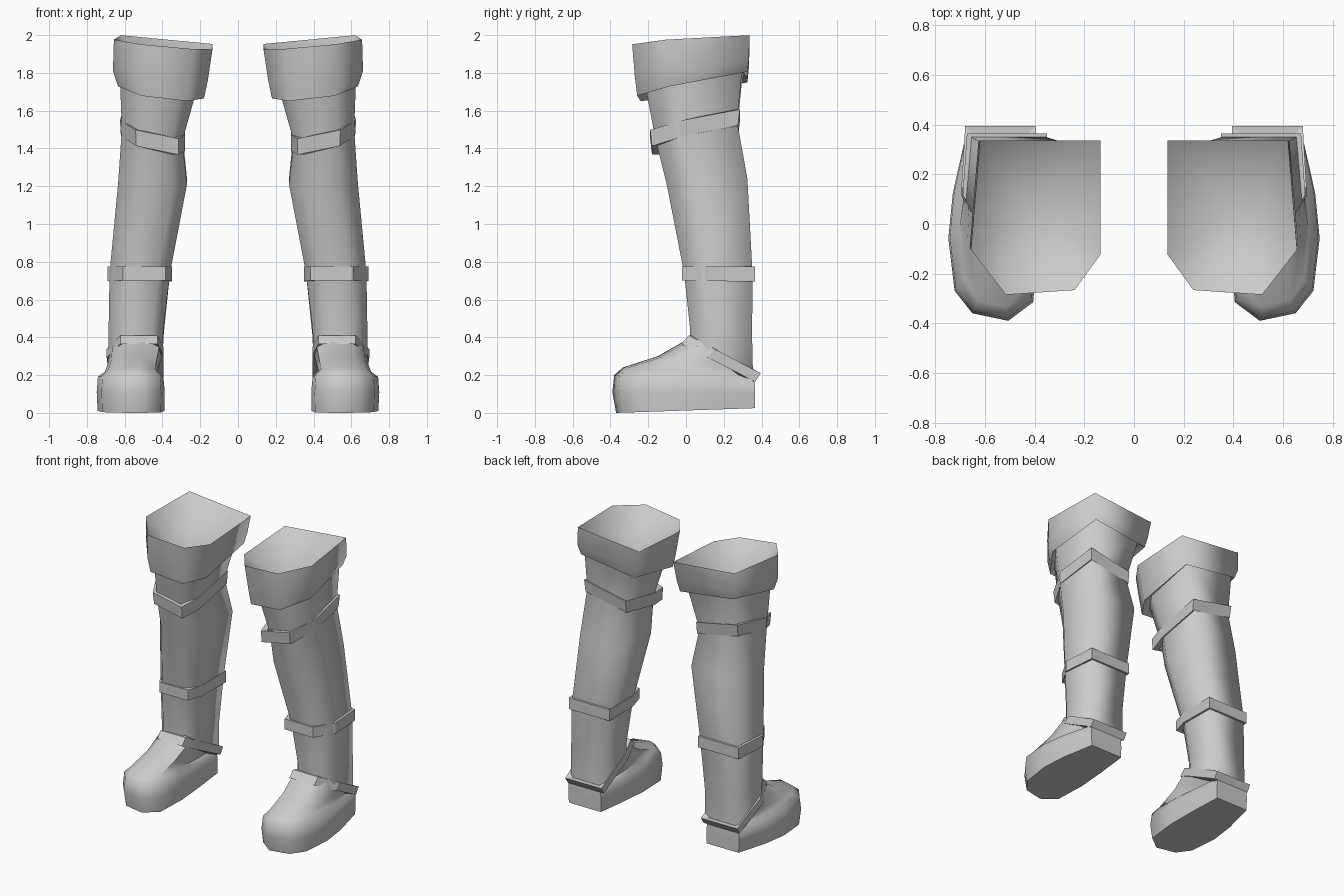
import bpy, bmesh, math

if "Cube" in bpy.data.objects:
    bpy.data.objects.remove(bpy.data.objects["Cube"], do_unlink=True)

grey = bpy.data.materials.new("plain_grey")
grey.use_nodes = True
colour = (0.6, 0.6, 0.6, 1)
grey.diffuse_color = colour
grey.node_tree.nodes["Principled BSDF"].inputs["Base Color"].default_value = colour

# Cross-section outlines: u runs inner to outer, v runs front to back
LEG = [(0, 1), (.93, 1), (1, .29), (.73, 0), (.2, .03), (0, .26)]
BAND = [(0, 1), (.95, 1), (1, .36), (.76, 0), (.1, 0), (0, .3)]
FOOT = [(.08, 1), (.8, 1), (.95, .68), (1, .44), (.93, .16),
        (.73, .04), (.33, 0), (.05, .1), (0, .4), (.03, .7)]


def ring(outline, inner, outer, front, back, z_front, z_back, tilt=0):
    """Stretch an outline to its extents, sloping it front to back and sideways."""
    return [(inner + (outer - inner) * u,
             front + (back - front) * v,
             z_front + (z_back - z_front) * v + tilt * (u - .5)) for u, v in outline]


def loft(name, rings, closed=False, floor=False, apex=None, angle=100):
    """Skin a stack of rings and mirror the part to the other leg."""
    bm = bmesh.new()
    loops = [[bm.verts.new(p) for p in r] for r in rings]
    pairs = list(zip(loops, loops[1:]))
    if closed:
        pairs.append((loops[-1], loops[0]))
    n = len(loops[0])
    for a, b in pairs:
        for i in range(n):
            j = (i + 1) % n
            bm.faces.new((a[j], a[i], b[i], b[j]))
    if floor:
        bm.faces.new(loops[0])
    if apex:
        tip = bm.verts.new(apex)
        for i in range(n):
            bm.faces.new((loops[-1][(i + 1) % n], loops[-1][i], tip))
    mesh = bpy.data.meshes.new(name)
    bm.to_mesh(mesh)
    bm.free()
    mesh.materials.append(grey)
    obj = bpy.data.objects.new(name, mesh)
    bpy.context.collection.objects.link(obj)
    bpy.ops.object.select_all(action='DESELECT')
    obj.select_set(True)
    bpy.context.view_layer.objects.active = obj
    bpy.ops.object.shade_smooth_by_angle(angle=math.radians(angle))
    mirror = obj.modifiers.new("other_leg", 'MIRROR')
    mirror.use_mirror_merge = False
    return obj


def strap(name, low, high, thick=.035):
    """Flat band with a box section between a lower and an upper ring."""
    def shrink(r):
        return (r[0] + thick, r[1] - thick, r[2] + thick, r[3] - thick) + r[4:]
    loft(name, [ring(BAND, *r) for r in (low, high, shrink(high), shrink(low))],
         closed=True, angle=25)


# Boot shaft, ankle to thigh
loft("boot_shaft", [ring(LEG, *r) for r in (
    (.40, .685, .02, .355, .36, .18),
    (.395, .685, .02, .35, .46, .4),
    (.36, .68, -.01, .352, .74, .74),
    (.27, .635, -.1, .325, 1.2, 1.24),
    (.295, .615, -.165, .27, 1.45, 1.52, .06),
    (.215, .625, -.215, .3, 1.72, 1.82, .05))])

# Flared cuff with a funnel-shaped opening
loft("cuff", [ring(LEG, *r) for r in (
    (.23, .61, -.2, .29, 1.71, 1.82, .05),
    (.18, .635, -.258, .325, 1.665, 1.78, .06),
    (.16, .662, -.27, .333, 1.76, 1.85, .05),
    (.135, .657, -.285, .337, 1.94, 1.978, .05))],
    apex=(.42, .05, 1.68))

# Foot with a rounded toe and a sloping instep
loft("foot", [ring(FOOT, *r) for r in (
    (.39, .743, -.37, .365, 0, .025),
    (.388, .748, -.39, .365, .11, .11),
    (.395, .742, -.38, .365, .2, .18),
    (.425, .705, -.335, .362, .24, .19),
    (.415, .69, -.15, .36, .3, .2),
    (.40, .685, 0, .358, .385, .2))],
    floor=True, angle=62)

# Three straps
strap("knee_strap",
      (.28, .62, -.18, .275, 1.395, 1.49, .07),
      (.28, .625, -.19, .285, 1.48, 1.575, .07))
strap("shin_strap",
      (.35, .69, -.02, .365, .7, .695),
      (.35, .69, -.02, .365, .775, .775))
strap("ankle_strap",
      (.395, .695, -.025, .365, .365, .165),
      (.395, .695, .015, .395, .41, .21))
